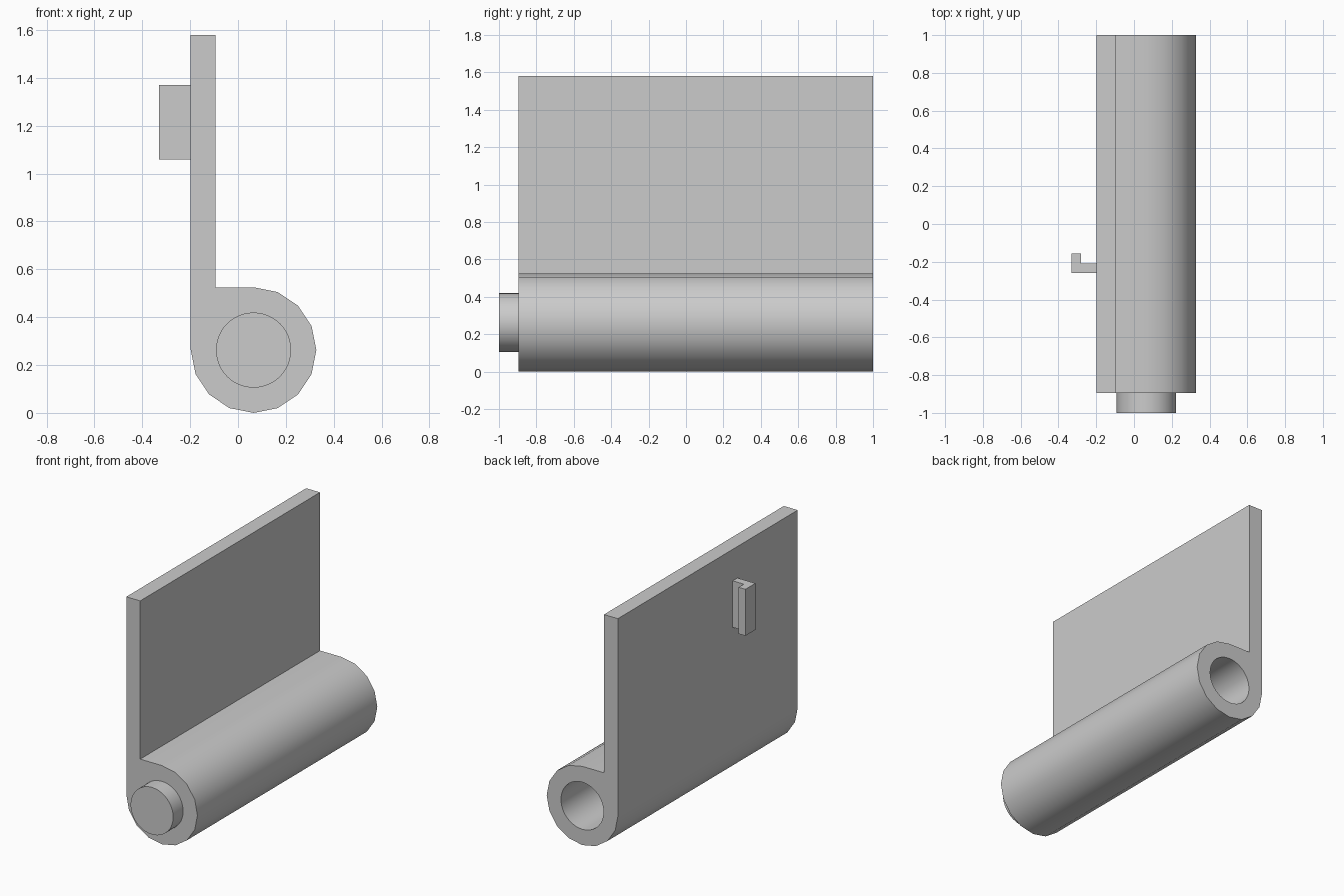
import bpy, bmesh, math
from mathutils import Matrix

default = bpy.data.objects.get("Cube")
if default:
    bpy.data.objects.remove(default, do_unlink=True)

# Barrel centre, radii and overall limits
CX, CZ = 0.065, 0.2625
BARREL_R, PIN_R = 0.2625, 0.157
FRONT, BACK, TOP = -0.895, 1.0, 1.58
PLATE_LEFT, PLATE_RIGHT = CX - BARREL_R, -0.095

grey = bpy.data.materials.new("plain grey")
grey.use_nodes = True
colour = (0.6, 0.6, 0.6, 1)
grey.diffuse_color = colour
grey.node_tree.nodes["Principled BSDF"].inputs["Base Color"].default_value = colour


def finish(name, bm):
    bmesh.ops.recalc_face_normals(bm, faces=bm.faces)
    mesh = bpy.data.meshes.new(name)
    bm.to_mesh(mesh)
    bm.free()
    mesh.materials.append(grey)
    obj = bpy.data.objects.new(name, mesh)
    bpy.context.collection.objects.link(obj)
    return obj


def extrude_profile(name, points, axis, start, end):
    """Sweep an outline along y (points are x, z) or z (points are x, y)."""
    bm = bmesh.new()
    place = (lambda a, b: (a, start, b)) if axis == "y" else (lambda a, b: (a, b, start))
    face = bm.faces.new([bm.verts.new(place(a, b)) for a, b in points])
    swept = bmesh.ops.extrude_face_region(bm, geom=[face])
    verts = [v for v in swept["geom"] if isinstance(v, bmesh.types.BMVert)]
    move = (0, end - start, 0) if axis == "y" else (0, 0, end - start)
    bmesh.ops.translate(bm, verts=verts, vec=move)
    return finish(name, bm)


def rod(name, start, end):
    """Round bar along y, centred on the barrel."""
    bm = bmesh.new()
    bmesh.ops.create_cone(bm, cap_ends=True, segments=48, radius1=PIN_R,
                          radius2=PIN_R, depth=end - start,
                          matrix=Matrix.Translation((CX, (start + end) / 2, CZ))
                          @ Matrix.Rotation(math.pi / 2, 4, "X"))
    return finish(name, bm)


def activate(obj):
    bpy.ops.object.select_all(action="DESELECT")
    obj.select_set(True)
    bpy.context.view_layer.objects.active = obj


# Plate and barrel in one outline: three quarters of a 16-sided circle
arc = [math.radians(90 - 22.5 * i) for i in range(13)]
outline = [(PLATE_LEFT, TOP), (PLATE_RIGHT, TOP), (PLATE_RIGHT, CZ + BARREL_R)]
outline += [(CX + BARREL_R * math.cos(a), CZ + BARREL_R * math.sin(a)) for a in arc]
body = extrude_profile("hinge_leaf", outline, "y", FRONT, BACK)

# Socket bored into the back of the barrel
cutter = rod("socket_cutter", 0.0, BACK + 0.1)
cutter.hide_render = True
bore = body.modifiers.new("socket", "BOOLEAN")
bore.operation = "DIFFERENCE"
bore.solver = "EXACT"
bore.object = cutter
activate(body)
bpy.ops.object.modifier_apply(modifier=bore.name)
bpy.data.objects.remove(cutter, do_unlink=True)

# Pin standing out of the front
pin = rod("hinge_pin", -1.0, FRONT + 0.2)

for part in (body, pin):
    activate(part)
    bpy.ops.object.shade_smooth_by_angle(angle=math.radians(30))

# Keep the plate flat where it runs into the rounded barrel
weighted = body.modifiers.new("flat_plate", "WEIGHTED_NORMAL")
weighted.keep_sharp = True

# L-shaped catch on the plate
catch = [(PLATE_LEFT + 0.02, -0.26), (PLATE_LEFT + 0.02, -0.21), (-0.28, -0.21),
         (-0.28, -0.155), (-0.33, -0.155), (-0.33, -0.26)]
extrude_profile("side_catch", catch, "z", 1.06, 1.37)
